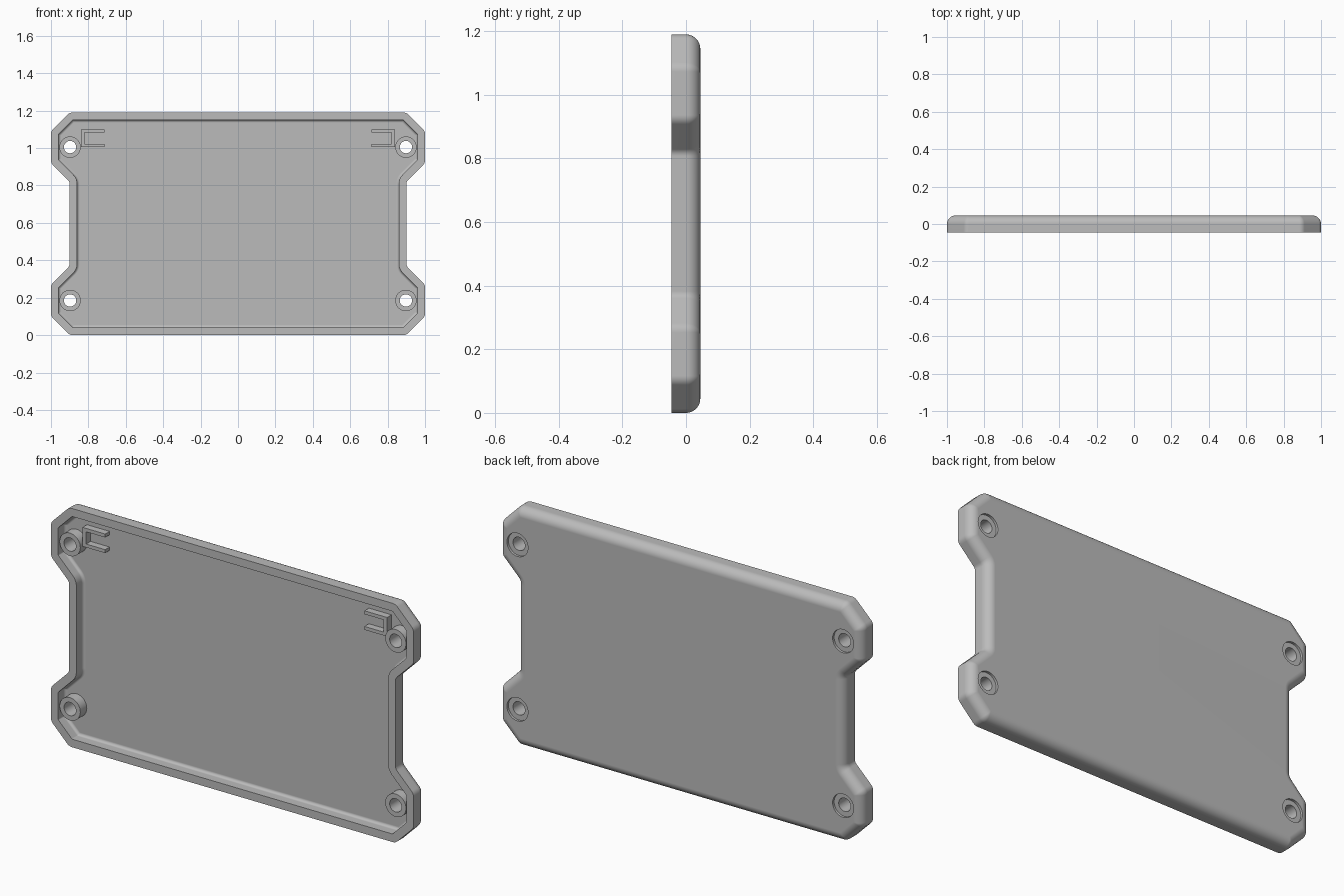
import bpy, bmesh, math
from mathutils import Vector, Matrix

cube = bpy.data.objects.get("Cube")
if cube:
    bpy.data.objects.remove(cube, do_unlink=True)

FRONT, BACK, FLOOR = -0.045, 0.045, 0.01
MID = 0.595            # half the height
WALL = 0.04
ROUND = 0.045          # rounding of the back edge

grey = bpy.data.materials.new("plain_grey")
grey.use_nodes = True
grey.diffuse_color = (0.5, 0.5, 0.5, 1)
grey.node_tree.nodes["Principled BSDF"].inputs["Base Color"].default_value = (0.5, 0.5, 0.5, 1)


def make_object(name, bm):
    bmesh.ops.recalc_face_normals(bm, faces=bm.faces)
    mesh = bpy.data.meshes.new(name)
    bm.to_mesh(mesh)
    bm.free()
    mesh.materials.append(grey)
    obj = bpy.data.objects.new(name, mesh)
    bpy.context.collection.objects.link(obj)
    return obj


# Outline: one quarter mirrored to a full counter-clockwise loop
quarter = [(0.9, 0.225), (1, 0.325), (1, 0.495), (0.9, 0.595)]
half = quarter + [(-x, z) for x, z in reversed(quarter)]
outline = [Vector(p) for p in half] + [-Vector(p) for p in half]


def inset_loop(d, steps=6):
    """Outline moved inward by d, with rounded corners."""
    n = len(outline)
    tang = [(outline[(i + 1) % n] - outline[i]).normalized() for i in range(n)]
    points = []
    for i, p in enumerate(outline):
        a, b = tang[i - 1], tang[i]
        na, nb = Vector((-a.y, a.x)), Vector((-b.y, b.x))
        corner = p + (na + nb) * d / (1 + na.dot(nb))
        convex = a.x * b.y - a.y * b.x > 0
        radius = max(0.008, 0.04 - d) if convex else 0.03 + d
        reach = radius * math.tan(a.angle(b) / 2)
        for k in range(steps + 1):
            t = k / steps
            points.append(corner - a * reach * (1 - t) ** 2 + b * reach * t ** 2)
    return points


# Shell: loft from the tray floor, over the rim, round to the back
fillet = 0.014
section = []
for k in range(5):
    t = k / 4 * math.pi / 2
    section.append((WALL + fillet * (1 - math.sin(t)), FLOOR - fillet * (1 - math.cos(t))))
section += [(WALL, FRONT), (0, FRONT)]
for k in range(9):
    t = k / 8 * math.pi / 2
    section.append((ROUND * (1 - math.cos(t)), BACK - ROUND * (1 - math.sin(t))))

bm = bmesh.new()
rings = [[bm.verts.new((p.x, y, p.y + MID)) for p in inset_loop(d)] for d, y in section]
for r, s in zip(rings, rings[1:]):
    for i in range(len(r)):
        j = (i + 1) % len(r)
        bm.faces.new((r[i], r[j], s[j], s[i]))
bm.faces.new(rings[0])
bm.faces.new(rings[-1])
shell = make_object("shell", bm)


# Screw posts, through holes and back recesses at the four corners
def cylinders(name, radius, y0, y1):
    bm = bmesh.new()
    for sx in (-1, 1):
        for sz in (-1, 1):
            place = Matrix.Translation((sx * 0.898, (y0 + y1) / 2, MID + sz * 0.41))
            bmesh.ops.create_cone(bm, cap_ends=True, segments=40, radius1=radius, radius2=radius,
                                  depth=y1 - y0, matrix=place @ Matrix.Rotation(math.pi / 2, 4, 'X'))
    return make_object(name, bm)


def combine(target, tool, operation):
    mod = target.modifiers.new(tool.name, 'BOOLEAN')
    mod.object, mod.operation, mod.solver = tool, operation, 'EXACT'
    bpy.context.view_layer.objects.active = target
    bpy.ops.object.modifier_apply(modifier=mod.name)
    bpy.data.objects.remove(tool, do_unlink=True)


combine(shell, cylinders("posts", 0.057, FRONT + 0.004, FLOOR + 0.01), 'UNION')
combine(shell, cylinders("holes", 0.033, -0.1, 0.1), 'DIFFERENCE')
combine(shell, cylinders("recesses", 0.058, BACK - 0.012, 0.1), 'DIFFERENCE')

bpy.ops.object.select_all(action='DESELECT')
shell.select_set(True)
bpy.context.view_layer.objects.active = shell
bpy.ops.object.shade_smooth_by_angle(angle=math.radians(32))
weighted = shell.modifiers.new("even_shading", 'WEIGHTED_NORMAL')
weighted.keep_sharp = True

# Clips: U-shaped brackets opening toward the middle
u_profile = [(0.84, 1.005), (0.84, 1.1), (0.715, 1.1), (0.715, 1.083),
             (0.82, 1.083), (0.82, 1.022), (0.715, 1.022), (0.715, 1.005)]
for side, sx in (("left", 1), ("right", -1)):
    bm = bmesh.new()
    base = bm.faces.new([bm.verts.new((sx * x, FLOOR + 0.005, z)) for x, z in u_profile])
    out = bmesh.ops.extrude_face_region(bm, geom=[base], use_keep_orig=True)
    top = [v for v in out["geom"] if isinstance(v, bmesh.types.BMVert)]
    bmesh.ops.translate(bm, verts=top, vec=(0, -0.04, 0))
    make_object(side + "_clip", bm)
